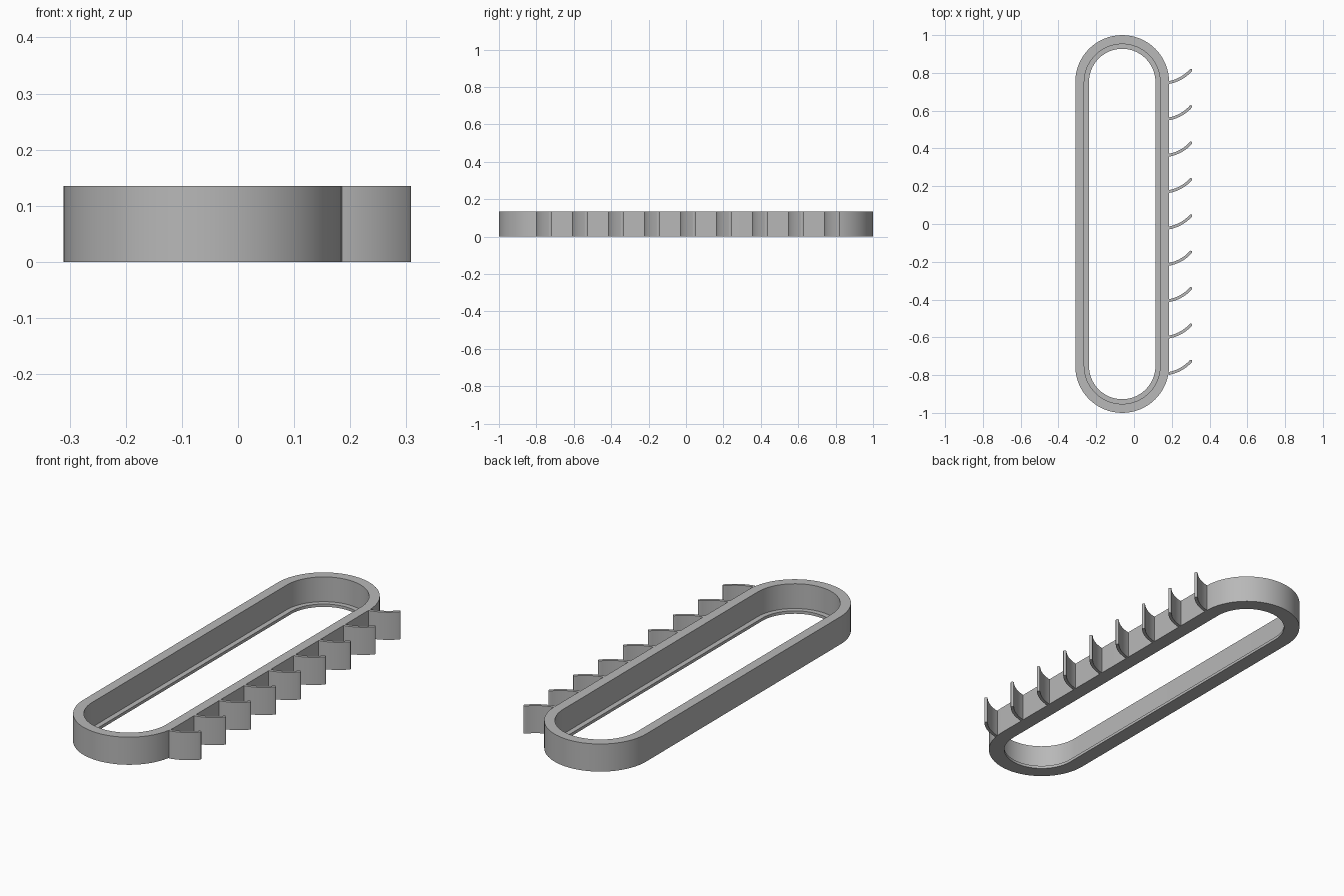
import bpy, bmesh
from math import sin, cos, pi, radians
from mathutils import Vector

cube = bpy.data.objects.get("Cube")
if cube:
    bpy.data.objects.remove(cube)

HEIGHT = 0.135
RING_X, RADIUS = -0.0625, 0.2485
STRAIGHT = 1 - RADIUS            # half length of the straight sides

grey = bpy.data.materials.new("plain grey")
grey.use_nodes = True
grey.diffuse_color = (0.48, 0.48, 0.48, 1)
grey.node_tree.nodes["Principled BSDF"].inputs["Base Color"].default_value = grey.diffuse_color


def make_object(name, bm):
    bmesh.ops.recalc_face_normals(bm, faces=bm.faces)
    mesh = bpy.data.meshes.new(name)
    bm.to_mesh(mesh)
    bm.free()
    mesh.materials.append(grey)
    obj = bpy.data.objects.new(name, mesh)
    bpy.context.collection.objects.link(obj)
    bpy.ops.object.select_all(action='DESELECT')
    obj.select_set(True)
    bpy.context.view_layer.objects.active = obj
    bpy.ops.object.shade_smooth_by_angle(angle=radians(30))
    return obj


# Oblong ring: a stepped wall section with a thin inner lip, swept round a stadium
section = [(RADIUS, 0), (RADIUS, HEIGHT), (0.201, HEIGHT),
           (0.201, 0.014), (0.176, 0.014), (0.176, 0)]
STEPS = 32
bm = bmesh.new()
rings = []
for end in (1, -1):
    for i in range(STEPS + 1):
        a = pi * i / STEPS + (0 if end == 1 else pi)
        rings.append([bm.verts.new((RING_X + r * cos(a), end * STRAIGHT + r * sin(a), z))
                      for r, z in section])
for i, ring in enumerate(rings):
    after = rings[(i + 1) % len(rings)]
    for j in range(len(section)):
        k = (j + 1) % len(section)
        bm.faces.new((ring[j], ring[k], after[k], after[j]))
make_object("oblong_ring", bm)

# Curved fins: an arc of constant thickness with a rounded tip, along the left side
ARC_R, THICK = 0.205, 0.015
START, END = radians(10), radians(48)
ROOT = Vector((0.184, -0.021))


def fin_outline():
    centre = ROOT + ARC_R * Vector((-sin(START), cos(START)))
    angles = [START + (END - START) * i / 12 for i in range(13)]

    def arc(radius):
        return [centre + radius * Vector((sin(a), -cos(a))) for a in angles]

    tip = centre + ARC_R * Vector((sin(END), -cos(END)))
    cap = [tip + THICK / 2 * Vector((cos(t), sin(t)))
           for t in (END - pi / 2 + pi * i / 8 for i in range(1, 8))]
    return arc(ARC_R + THICK / 2) + cap + arc(ARC_R - THICK / 2)[::-1]


for n in range(9):
    bm = bmesh.new()
    base = bm.faces.new([bm.verts.new((p.x, p.y, 0)) for p in fin_outline()])
    top = bmesh.ops.extrude_face_region(bm, geom=[base], use_keep_orig=True)["geom"]
    bmesh.ops.translate(bm, vec=(0, 0, HEIGHT),
                        verts=[v for v in top if isinstance(v, bmesh.types.BMVert)])
    fin = make_object(f"curved_fin_{n + 1}", bm)
    fin.location.y = (n - 4) * 0.1925
